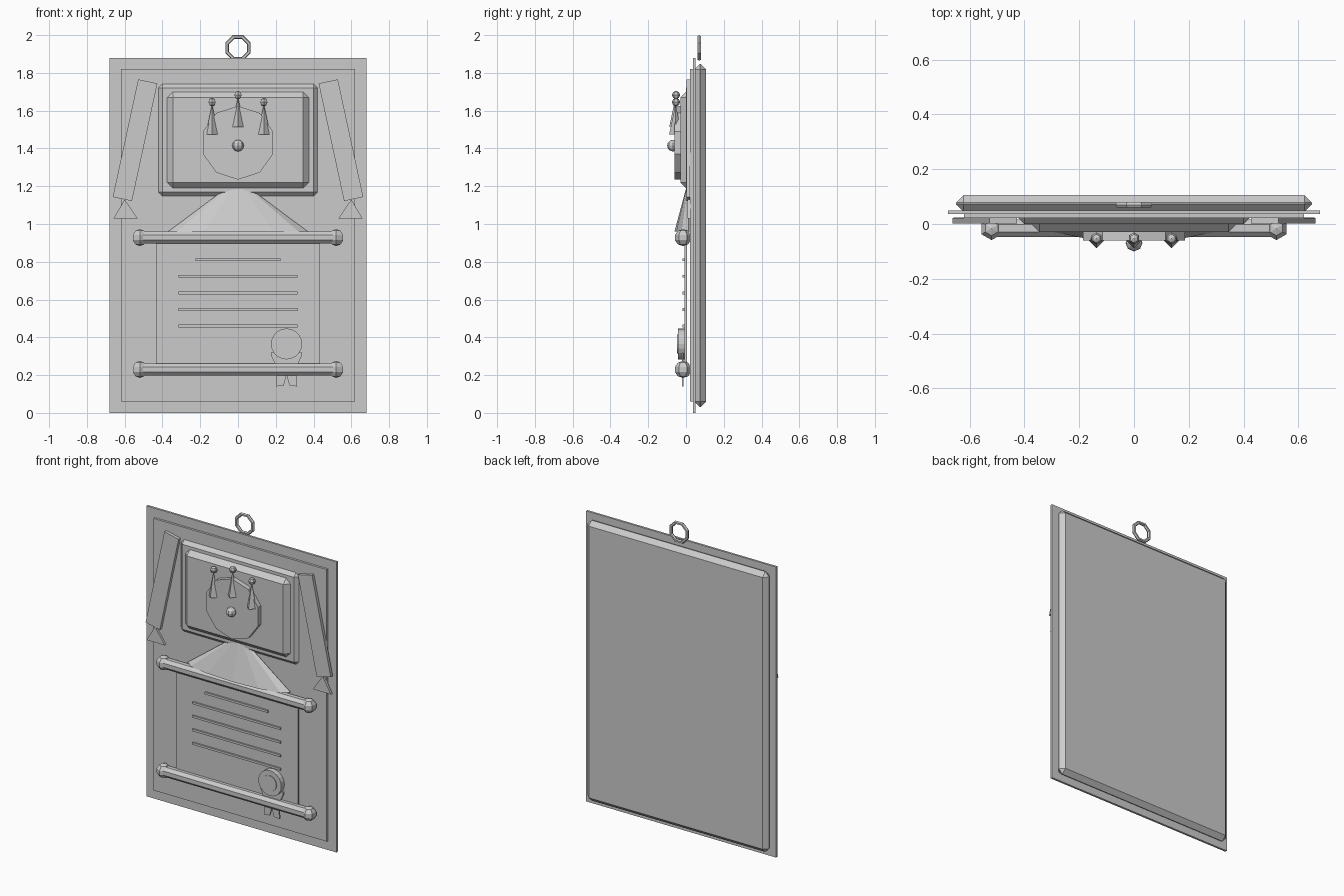
import bpy, bmesh
from math import sin, cos, pi, radians
from mathutils import Matrix, Vector

if "Cube" in bpy.data.objects:
    bpy.data.objects.remove(bpy.data.objects["Cube"], do_unlink=True)

grey = bpy.data.materials.new("plain grey")
grey.use_nodes = True
grey.diffuse_color = (0.6, 0.6, 0.6, 1)
grey.node_tree.nodes["Principled BSDF"].inputs["Base Color"].default_value = (0.6, 0.6, 0.6, 1)

FACE_FRONT = Matrix.Rotation(pi / 2, 4, 'X')    # local +z turns to the front
ALONG_X = Matrix.Rotation(pi / 2, 4, 'Y')


def finish(name, bm, bevel=0):
    bmesh.ops.recalc_face_normals(bm, faces=bm.faces)
    mesh = bpy.data.meshes.new(name)
    bm.to_mesh(mesh)
    bm.free()
    mesh.materials.append(grey)
    ob = bpy.data.objects.new(name, mesh)
    bpy.context.collection.objects.link(ob)
    if bevel:
        mod = ob.modifiers.new("chamfer", 'BEVEL')
        mod.width = bevel
        mod.segments = 1
    return ob


def box(name, x, y, z, bevel=0, tilt=0):
    """Box from (min, max) ranges, tilted about the front axis."""
    lo, hi = Vector((x[0], y[0], z[0])), Vector((x[1], y[1], z[1]))
    bm = bmesh.new()
    bmesh.ops.create_cube(bm, size=1, matrix=Matrix.Translation((lo + hi) / 2)
                          @ Matrix.Rotation(tilt, 4, 'Y')
                          @ Matrix.Diagonal((*(hi - lo), 1)))
    return finish(name, bm, bevel)


def lathe(name, profile, sides, loc, turn=Matrix(), phase=0.0):
    """Turn (radius, height) points round local z; a zero radius makes a tip."""
    bm = bmesh.new()
    rings = []
    for r, h in profile:
        count = sides if r > 0 else 1
        rings.append([bm.verts.new((r * cos(phase + 2 * pi * i / sides),
                                    r * sin(phase + 2 * pi * i / sides), h))
                      for i in range(count)])
    for a, b in zip(rings, rings[1:]):
        for i in range(sides):
            j = (i + 1) % sides
            quad = [a[i % len(a)], a[j % len(a)], b[j % len(b)], b[i % len(b)]]
            bm.faces.new(list(dict.fromkeys(quad)))
    for ring in (rings[0], rings[-1]):
        if len(ring) > 1:
            bm.faces.new(ring)
    bm.transform(Matrix.Translation(loc) @ turn)
    return finish(name, bm)


def ball(name, radius, loc, sides=6, rings=5):
    arc = [(radius * sin(pi * k / rings), -radius * cos(pi * k / rings))
           for k in range(1, rings)]
    return lathe(name, [(0, -radius)] + arc + [(0, radius)], sides, loc, phase=pi / 2)


def plate(name, outline, y0, y1):
    """Flat outline in x and z, given thickness from y0 to y1."""
    bm = bmesh.new()
    face = bm.faces.new([bm.verts.new((x, y0, z)) for x, z in outline])
    ext = bmesh.ops.extrude_face_region(bm, geom=[face])
    moved = [v for v in ext["geom"] if isinstance(v, bmesh.types.BMVert)]
    bmesh.ops.translate(bm, verts=moved, vec=(0, y1 - y0, 0))
    return finish(name, bm)


# Layered backing
box("back_board", (-0.65, 0.65), (0.045, 0.106), (0.032, 1.846), bevel=0.028)
box("border_plate", (-0.68, 0.68), (0.036, 0.05), (0, 1.88))
box("inner_panel", (-0.62, 0.62), (0.022, 0.04), (0.06, 1.82))

# Hanging ring
bm = bmesh.new()
loops = []
for i in range(8):
    a = 2 * pi * (i + 0.5) / 8
    loops.append([bm.verts.new(((0.062 + 0.011 * cos(t)) * cos(a), 0.07 + 0.011 * sin(t),
                                1.932 + (0.062 + 0.011 * cos(t)) * sin(a)))
                  for t in [2 * pi * k / 6 for k in range(6)]])
for i in range(8):
    for k in range(6):
        a, b, m = loops[i], loops[(i + 1) % 8], (k + 1) % 6
        bm.faces.new((a[k], b[k], b[m], a[m]))
finish("hanging_ring", bm)

# Picture frame and portrait
box("frame_outer", (-0.43, 0.43), (0, 0.065), (1.14, 1.75), bevel=0.03)
box("frame_inner", (-0.375, 0.375), (-0.03, 0.035), (1.19, 1.70), bevel=0.03)
lathe("portrait_disc", [(0.195, 0), (0.195, 0.035)], 10, (0, -0.025, 1.43),
      FACE_FRONT, phase=pi / 2)
ball("portrait_nose", 0.031, (0, -0.069, 1.415), sides=8, rings=6)

# Crown points with beads
for side, label in ((-1, "right"), (0, "middle"), (1, "left")):
    x, z = side * 0.137, 1.475 + (0 if side else 0.038)
    lathe("crown_point_" + label, [(0.034, 0), (0, 0.16)], 4, (x, -0.055, z), phase=pi / 2)
    ball("crown_bead_" + label, 0.022, (x, -0.053, z + 0.17), rings=4)

# Side ribbons and their tassels
for s, label in ((-1, "right"), (1, "left")):
    box("ribbon_" + label, (s * 0.545 - 0.052, s * 0.545 + 0.052), (0.002, 0.022),
        (1.125, 1.762), tilt=-s * radians(12.2))
    plate("tassel_" + label, [(s * 0.6, 1.13), (s * 0.66, 1.028), (s * 0.53, 1.028)],
          0.008, 0.024)

# Draped fan, a flattened cone running up under the frame
lathe("drape", [(0.37, 0), (0, 0.276)], 12, (0, 0.013, 0.96), Matrix.Diagonal((1, 0.2, 1, 1)))

# Scroll: paper, rods, end knobs, lines of writing
box("scroll_paper", (-0.435, 0.435), (-0.009, 0.004), (0.23, 0.93))
for z, label in ((0.928, "top"), (0.23, "bottom")):
    lathe("scroll_rod_" + label, [(0.035, -0.52), (0.035, 0.52)], 8, (0, -0.016, z),
          ALONG_X, phase=pi / 8)
    for s, end in ((-1, "right"), (1, "left")):
        ball(f"scroll_knob_{label}_{end}", 0.045, (s * 0.52, -0.016, z))
for row in range(5):
    half = 0.315 if row else 0.225
    z = 0.81 - row * 0.0875
    box(f"writing_line_{row + 1}", (-half, half), (-0.019, -0.008), (z - 0.007, z + 0.007))

# Wax seal with ribbon tails
seal_x, seal_z = 0.257, 0.365
lathe("seal", [(0.082, 0), (0.082, 0.034)], 20, (seal_x, -0.008, seal_z), FACE_FRONT)
lathe("seal_centre", [(0.05, 0), (0.05, 0.007)], 20, (seal_x, -0.04, seal_z), FACE_FRONT)
half = [(0.082, 0.32), (0.08, 0.3), (0.05, 0.24), (0.055, 0.14), (0.015, 0.145)]
outline = half + [(0, 0.2)] + [(-x, z) for x, z in reversed(half)]
plate("seal_tails", [(seal_x + x, z) for x, z in outline], -0.022, -0.012)
